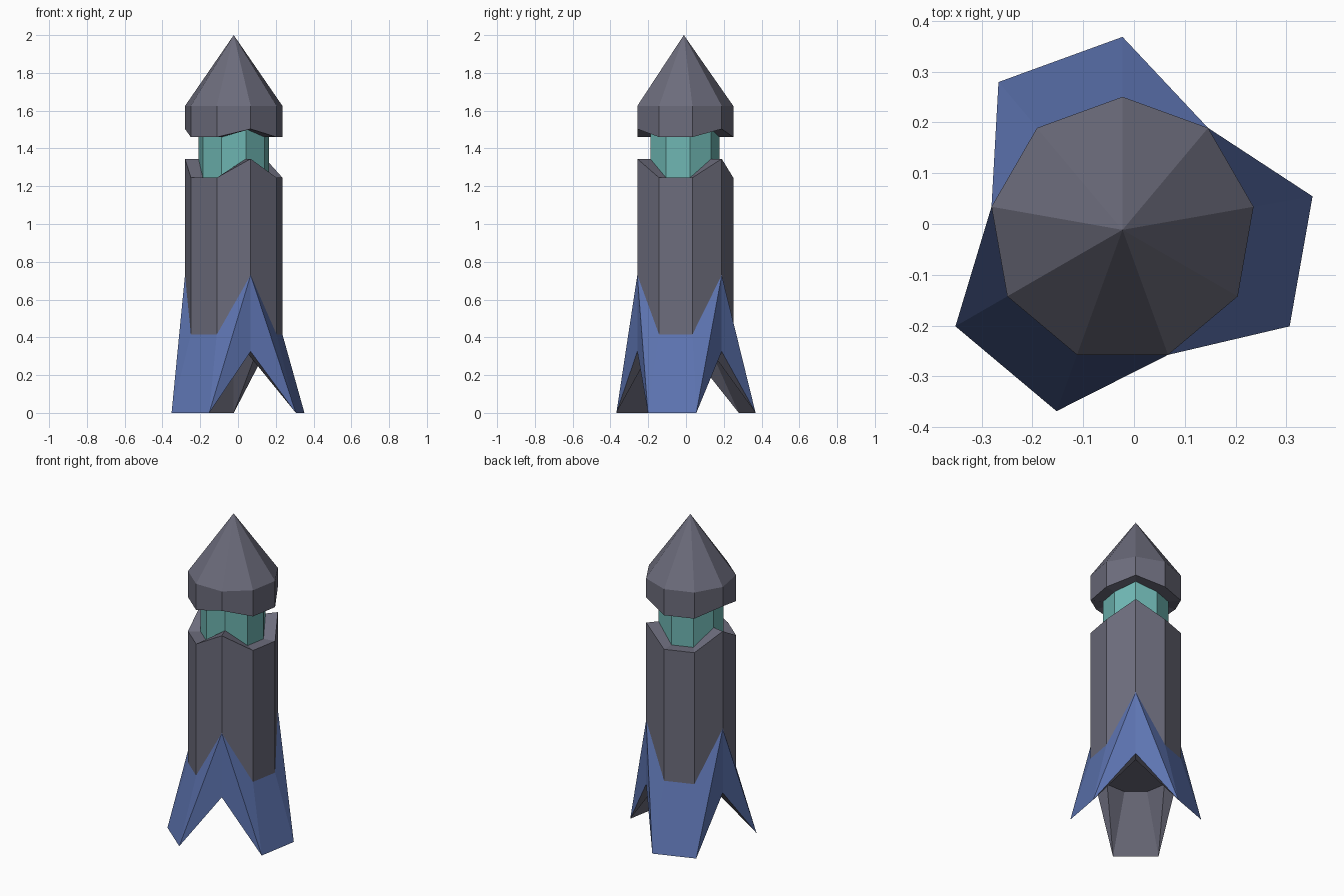
import bpy, bmesh, math
from mathutils import Vector

cube = bpy.data.objects.get("Cube")
if cube:
    bpy.data.objects.remove(cube)

SIDES = 9
CENTRE = Vector((-0.0226, -0.0115, 0))
HULL, CORE, FOOT = 0.262, 0.189, 0.38


def material(name, rgb):
    mat = bpy.data.materials.new(name)
    mat.use_nodes = True
    mat.diffuse_color = (*rgb, 1)
    mat.node_tree.nodes["Principled BSDF"].inputs["Base Color"].default_value = (*rgb, 1)
    return mat


stone = material("grey stone", (0.15, 0.15, 0.20))
blue = material("blue paint", (0.11, 0.175, 0.44))
teal = material("teal glass", (0.155, 0.46, 0.44))


def is_notch(i):
    # every third corner lies between two legs
    return i % 3 == 2


def ring(bm, radius, z, notch_z=None, notch_radius=None):
    """Nine corners; the notch corners may have their own height and radius."""
    verts = []
    for i in range(SIDES):
        r, h = radius, z
        if is_notch(i):
            r = notch_radius or radius
            h = z if notch_z is None else notch_z
        a = math.radians(90) + math.tau * i / SIDES
        verts.append(bm.verts.new(CENTRE + Vector((r * math.cos(a), r * math.sin(a), h))))
    return verts


def bridge(bm, low, high, mat=0, fold=None):
    """Join two rings; fold names the kind of low corner a diagonal starts from."""
    for i in range(SIDES):
        j = (i + 1) % SIDES
        a, b, c, d = low[i], low[j], high[j], high[i]
        if fold is None or is_notch(i) == is_notch(j):
            faces = [(a, b, c, d)]
        elif is_notch(i) == (fold == "notch"):
            faces = [(a, b, c), (a, c, d)]
        else:
            faces = [(a, b, d), (b, c, d)]
        for f in faces:
            bm.faces.new(f).material_index = mat


def finish(bm, name, *mats):
    mesh = bpy.data.meshes.new(name)
    bm.to_mesh(mesh)
    bm.free()
    for m in mats:
        mesh.materials.append(m)
    obj = bpy.data.objects.new(name, mesh)
    bpy.context.collection.objects.link(obj)


# Three splayed legs: blue outside, stone inside, with the tower floor
bm = bmesh.new()
floor = ring(bm, CORE, 0.325)
feet = ring(bm, FOOT, 0, 0.325, HULL)
leg_top = ring(bm, HULL, 0.415, 0.73)
bm.faces.new(floor[::-1])
bridge(bm, floor, feet, 0, "notch")
bridge(bm, feet, leg_top, 1, "leg")
finish(bm, "legs", stone, blue)

# Tower shaft with a pointed rim
bm = bmesh.new()
base = ring(bm, HULL, 0.415, 0.73)
rim = ring(bm, HULL, 1.245, 1.345)
rim_inner = ring(bm, CORE, 1.245, 1.345)
bridge(bm, base, rim)
bridge(bm, rim, rim_inner)
finish(bm, "tower_shaft", stone)

# Glass core between shaft and roof
bm = bmesh.new()
bridge(bm, ring(bm, CORE, 1.245, 1.345), ring(bm, CORE, 1.46, 1.503))
finish(bm, "glass_core", teal)

# Roof: underside, vertical band and cone
bm = bmesh.new()
under = ring(bm, CORE, 1.46, 1.503)
eave = ring(bm, HULL, 1.46, 1.503)
band = ring(bm, HULL, 1.625)
tip = bm.verts.new(CENTRE + Vector((0, 0, 2)))
bridge(bm, under, eave)
bridge(bm, eave, band)
for i in range(SIDES):
    bm.faces.new((band[i], band[(i + 1) % SIDES], tip))
finish(bm, "roof", stone)
